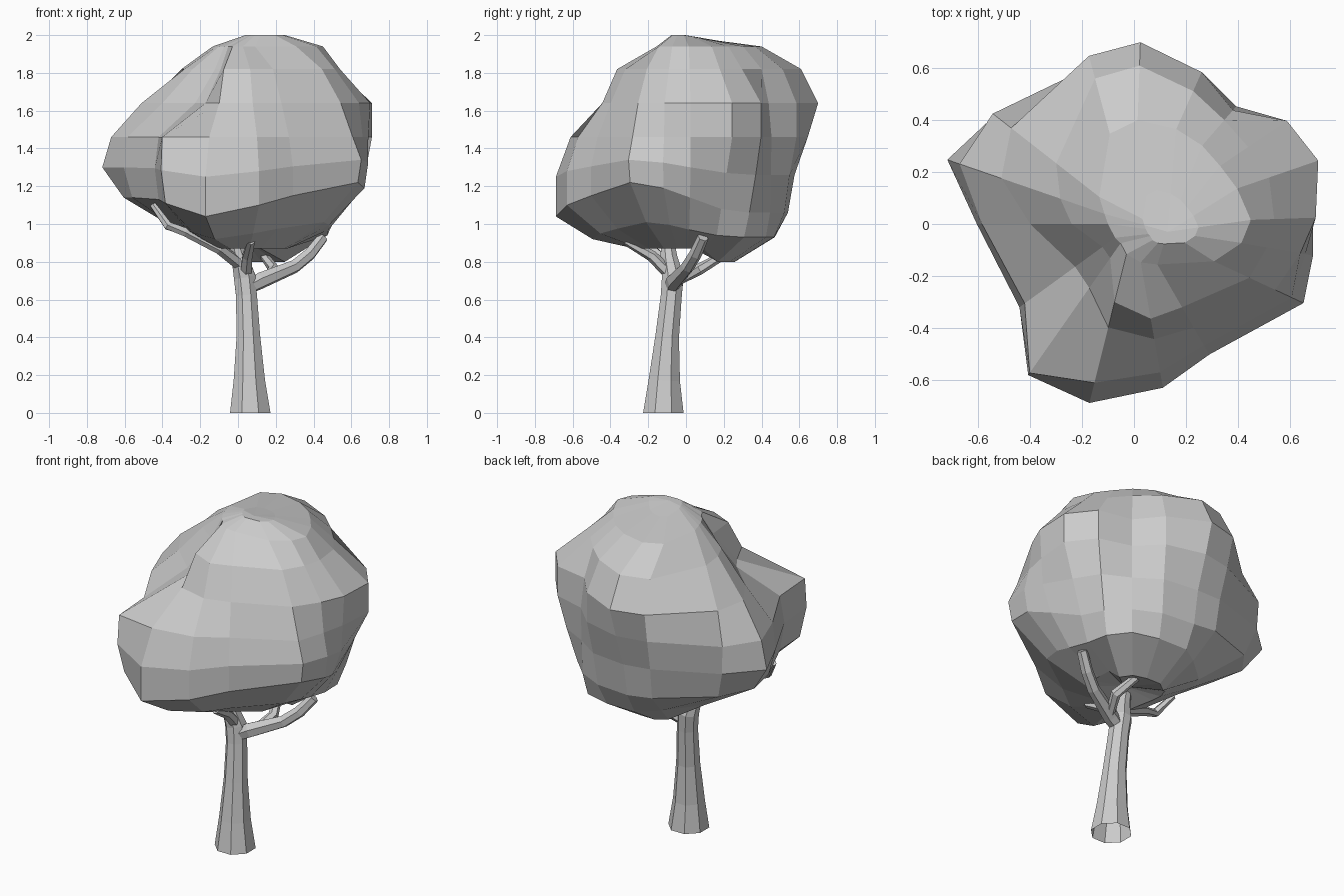
import bpy, bmesh
from math import sin, cos, radians, tau
from mathutils import Vector


def finish(bm, name):
    bmesh.ops.recalc_face_normals(bm, faces=bm.faces)
    me = bpy.data.meshes.new(name)
    bm.to_mesh(me)
    bm.free()
    bpy.context.collection.objects.link(bpy.data.objects.new(name, me))


def bridge(bm, a, b):
    n = len(a)
    for i in range(n):
        bm.faces.new((a[i], a[(i + 1) % n], b[(i + 1) % n], b[i]))


def fan(bm, ring, point):
    tip = bm.verts.new(point)
    for i in range(len(ring)):
        bm.faces.new((ring[i], ring[(i + 1) % len(ring)], tip))


def limb(name, path, sides=6, open_base=False):
    """Tapered tube through (x, y, z, radius) stations."""
    bm = bmesh.new()
    pts = [Vector(p[:3]) for p in path]
    rings = []
    for i, p in enumerate(pts):
        d = pts[min(i + 1, len(pts) - 1)] - pts[max(i - 1, 0)]
        if open_base and i == 0:
            d = Vector((0, 0, 1))
        q = Vector((0, 0, 1)).rotation_difference(d.normalized())
        r = path[i][3]
        rings.append([bm.verts.new(p + q @ Vector((r * cos(tau * (k + .5) / sides),
                                                   r * sin(tau * (k + .5) / sides), 0)))
                      for k in range(sides)])
    for a, b in zip(rings, rings[1:]):
        bridge(bm, a, b)
    bm.faces.new(rings[-1])
    if not open_base:
        bm.faces.new(rings[0])
    finish(bm, name)


# Canopy: cross-sections as radii at shared angles, lofted upwards
angles = (2, 19, 34, 49, 66, 88, 105, 142, 161, 180, 216, 235, 256, 280, 300, 335, 350)
# Height shift of the lower sections around the crown, and its weight per section
lift = (.08, .02, 0, 0, 0, 0, .02, .06, .08, .08, .07, .05, -.02, .04, .09, .16, .13)
weight = {0.93: .5, 1.06: 1, 1.26: .5}
sections = {
    0.93: (.48, .50, .55, .56, .51, .47, .40, .36, .34, .31, .33, .42, .51, .46, .42, .50, .49),
    1.06: (.62, .57, .60, .59, .57, .54, .55, .61, .64, .56, .52, .67, .71, .64, .58, .70, .68),
    1.26: (.68, .66, .66, .595, .60, .575, .58, .68, .76, .605, .545, .71, .71, .64, .58, .72, .70),
    1.46: (.69, .75, .71, .60, .64, .645, .63, .69, .71, .585, .52, .70, .63, .58, .54, .67, .67),
    1.64: (.70, .75, .71, .58, .64, .70, .67, .60, .54, .40, .28, .30, .41, .45, .46, .60, .65),
    1.82: (.54, .55, .53, .53, .56, .61, .58, .38, .30, .24, .15, .16, .31, .37, .37, .49, .52),
    1.94: (.45, .42, .40, .40, .40, .40, .36, .17, .12, .10, .09, .09, .12, .15, .18, .34, .42),
}
bm = bmesh.new()
rings = [[bm.verts.new((r * cos(radians(a)), r * sin(radians(a)), z + s * weight.get(z, 0)))
          for a, r, s in zip(angles, radii, lift)] for z, radii in sections.items()]
crown = []
for v in rings[-1]:
    x, y, _ = v.co.lerp(Vector((.13, -.03, 2)), .63)
    crown.append(bm.verts.new((x, y, 2 - .2 * max(0, y))))
# Underside hangs lower at the back
under = [bm.verts.new((v.co.x * .5 + .02, v.co.y * .55, .87 - .07 * (v.co.y > .3)))
         for v in rings[0]]
rings = [under] + rings + [crown]
for a, b in zip(rings, rings[1:]):
    bridge(bm, a, b)
fan(bm, under, (.03, -.05, .92))
fan(bm, crown, (.13, -.03, 2.0))
finish(bm, "canopy")

# Trunk and branches
limb("trunk", [(.065, -.12, 0, .116), (.06, -.115, .17, .09), (.055, -.1, .4, .068),
               (.045, -.078, .62, .06), (.035, -.07, .72, .062), (.01, -.09, .82, .048),
               (-.02, -.1, .93, .035)], 8, True)
limb("right_branch", [(.04, -.08, .66, .04), (.12, -.06, .70, .045), (.3, .01, .775, .036),
                      (.38, .05, .84, .034), (.45, .09, .93, .03)])
limb("back_branch", [(.14, -.04, .70, .025), (.19, .07, .76, .03), (.14, .19, .83, .024)])
limb("front_branch", [(.04, -.07, .72, .035), (.05, -.18, .83, .03), (.07, -.32, .91, .022)])
limb("left_branch", [(.02, -.09, .78, .035), (-.1, -.19, .87, .03), (-.28, -.24, .96, .027),
                     (-.37, -.26, .99, .025), (-.45, -.2, 1.1, .018)])
